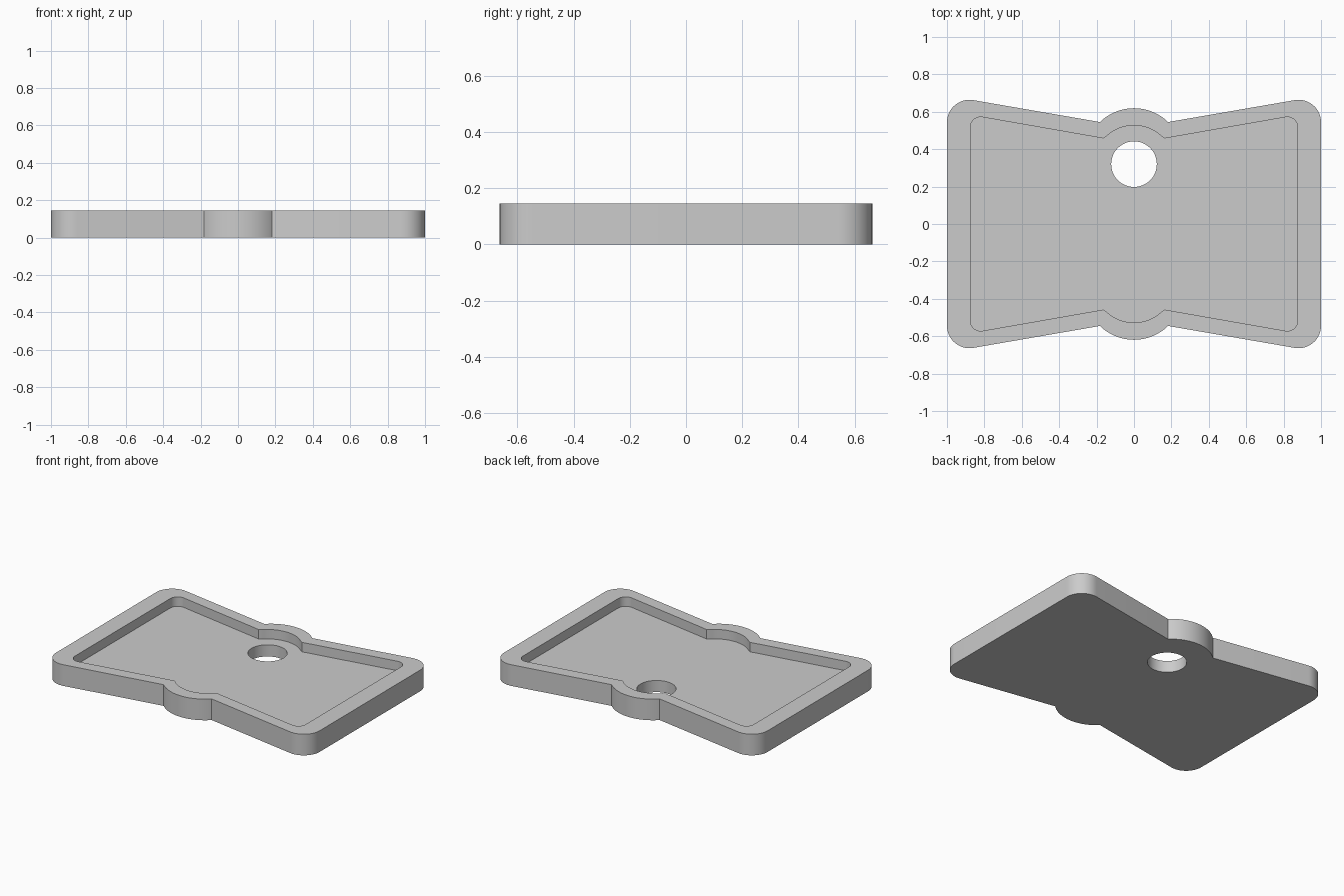
import bpy
import bmesh
from math import sin, cos, asin, radians, tau

HEIGHT, FLOOR = 0.145, 0.08

cube = bpy.data.objects.get("Cube")
if cube:
    bpy.data.objects.remove(cube, do_unlink=True)

grey = bpy.data.materials.new("light grey")
grey.use_nodes = True
colour = (0.6, 0.6, 0.6, 1)
grey.diffuse_color = colour
grey.node_tree.nodes["Principled BSDF"].inputs["Base Color"].default_value = colour


def arc(cx, cy, r, start, end, steps):
    """Points along an arc, angles in radians from +x."""
    angles = [start + (end - start) * i / steps for i in range(steps + 1)]
    return [(cx + r * cos(a), cy + r * sin(a)) for a in angles]


def bow_tie(corner, bump_radius, bump_top, bump_half, notch=()):
    """Closed outline mirrored from one quarter: rounded corner, slanted edge, bump."""
    cx, cy, r = corner
    quarter = arc(cx, cy, r, 0, radians(100), 14) + list(notch)
    lean = asin(bump_half / bump_radius)
    quarter += arc(0, bump_top - bump_radius, bump_radius,
                   radians(90) - lean, radians(90), 14)
    half = quarter + [(-x, y) for x, y in quarter[-2::-1]]
    return half + [(-x, -y) for x, y in half]


outline = bow_tie((0.88, 0.544, 0.12), 0.261, 0.619, 0.182)
pocket = bow_tie((0.82, 0.517, 0.055), 0.215, 0.527, 0.15,
                 [(0.187, 0.462), (0.176, 0.459), (0.164, 0.458)])
hole = arc(0, 0.32, 0.122, 0, tau, 48)[:-1]

bm = bmesh.new()


def wall(points, low, high):
    """Vertical wall along a closed outline; returns its lower and upper edges."""
    rings = [[bm.verts.new((x, y, z)) for x, y in points] for z in (low, high)]
    a, b = rings
    n = len(points)
    for i in range(n):
        j = (i + 1) % n
        bm.faces.new((a[i], a[j], b[j], b[i]))
    return [[bm.edges.get((ring[i], ring[(i + 1) % n])) for i in range(n)]
            for ring in rings]


# Outer side, pocket side and through hole
outer_low, outer_high = wall(outline, 0, HEIGHT)
pocket_low, pocket_high = wall(pocket, FLOOR, HEIGHT)
hole_low, hole_high = wall(hole, 0, FLOOR)

# Underside, rim top and pocket floor
for edges in (outer_low + hole_low, outer_high + pocket_high, pocket_low + hole_high):
    bmesh.ops.triangle_fill(bm, edges=edges, use_beauty=True, use_dissolve=False)
bmesh.ops.recalc_face_normals(bm, faces=bm.faces)

mesh = bpy.data.meshes.new("tray")
bm.to_mesh(mesh)
bm.free()
mesh.materials.append(grey)
tray = bpy.data.objects.new("tray", mesh)
bpy.context.collection.objects.link(tray)

bpy.ops.object.select_all(action="DESELECT")
tray.select_set(True)
bpy.context.view_layer.objects.active = tray
bpy.ops.object.shade_smooth_by_angle(angle=radians(25))
